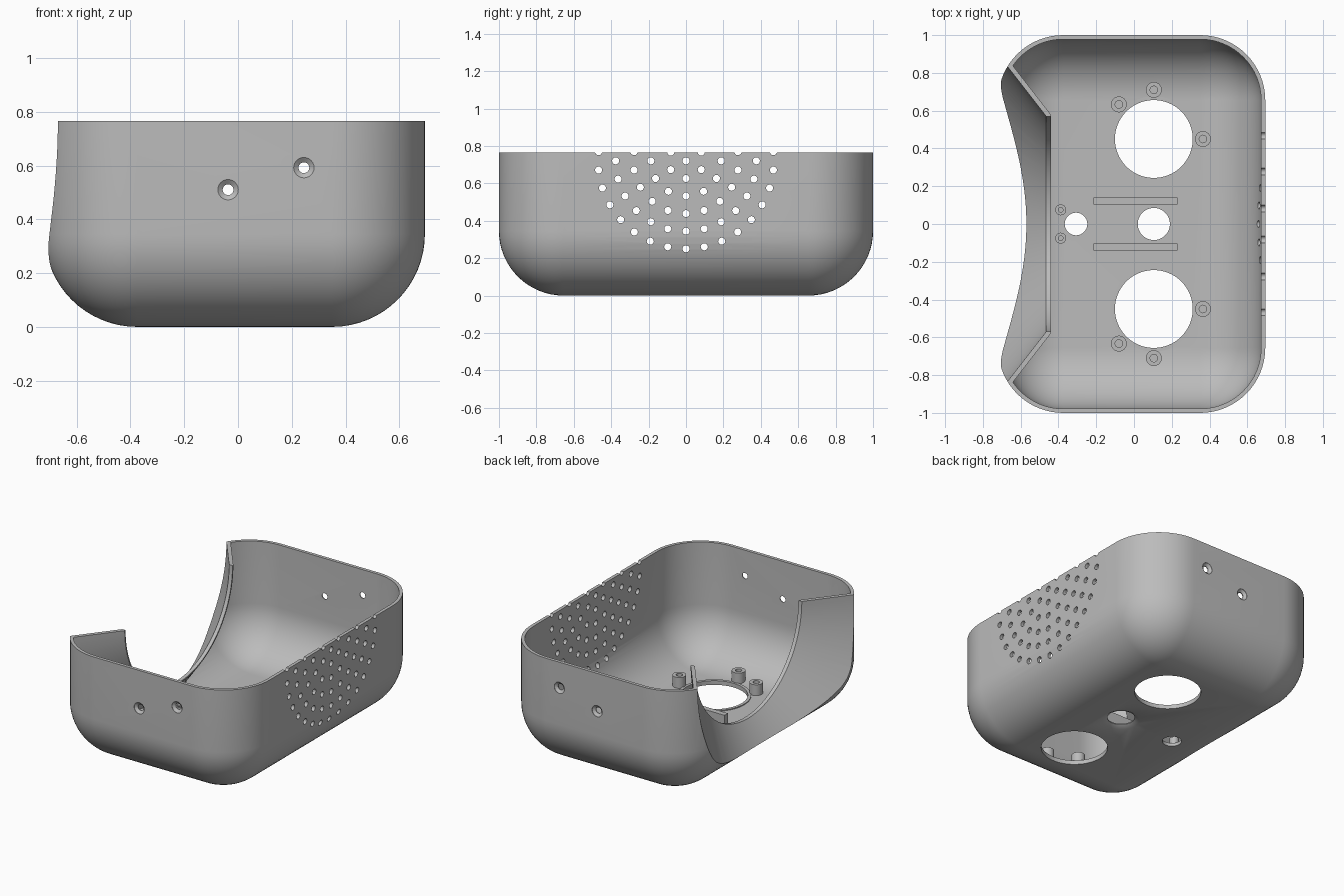
import bpy, bmesh, math
from mathutils import Vector, Matrix

if "Cube" in bpy.data.objects:
    bpy.data.objects.remove(bpy.data.objects["Cube"])

# One plain grey plastic
grey = bpy.data.materials.new("grey plastic")
grey.use_nodes = True
COLOR = (0.5, 0.5, 0.5, 1)
grey.diffuse_color = COLOR
grey.node_tree.nodes["Principled BSDF"].inputs["Base Color"].default_value = COLOR

TOP = 0.765       # rim height
WALL = 0.022      # wall thickness
SLOPE = 1.286     # flare of the conical scoop
FAN_X, FAN_Y = 0.105, 0.45


def finish(name, bm):
    bmesh.ops.recalc_face_normals(bm, faces=bm.faces)
    mesh = bpy.data.meshes.new(name)
    bm.to_mesh(mesh)
    bm.free()
    mesh.materials.append(grey)
    obj = bpy.data.objects.new(name, mesh)
    bpy.context.collection.objects.link(obj)
    return obj


def loft(bm, rings):
    """Skin closed rings of points and cap both ends."""
    vs = [[bm.verts.new(p) for p in ring] for ring in rings]
    n = len(vs[0])
    for a, b in zip(vs, vs[1:]):
        for i in range(n):
            j = (i + 1) % n
            bm.faces.new((a[i], a[j], b[j], b[i]))
    bm.faces.new(vs[0][::-1])
    bm.faces.new(vs[-1])


def lathe(bm, origin, axis, profile, sides=24):
    """Revolve (distance along axis, radius) pairs into a solid."""
    m = Matrix.Translation(origin) @ Vector(axis).to_track_quat('Z', 'Y').to_matrix().to_4x4()
    turn = [2 * math.pi * i / sides for i in range(sides)]
    loft(bm, [[m @ Vector((r * math.cos(a), r * math.sin(a), t)) for a in turn]
              for t, r in profile])


def rounded_tub(name, inset, top, steps=16):
    """Box with equally rounded upright corners and bottom edges."""
    rad = 0.345 - inset
    cx0, cx1, cy = -0.375, 0.35, 0.655
    corners = [(cx1, cy, 0), (cx0, cy, 1), (cx0, -cy, 2), (cx1, -cy, 3)]

    def ring(r, z):
        return [(x + r * math.cos((q + k / steps) * math.pi / 2),
                 y + r * math.sin((q + k / steps) * math.pi / 2), z)
                for x, y, q in corners for k in range(steps + 1)]

    rings = []
    for k in range(steps + 1):
        a = k / steps * math.pi / 2
        rings.append(ring(rad * math.sin(a), inset + rad - rad * math.cos(a)))
    rings.append(ring(rad, top))
    bm = bmesh.new()
    loft(bm, rings)
    bmesh.ops.remove_doubles(bm, verts=bm.verts, dist=1e-5)
    return finish(name, bm)


def subtract(target, cutter):
    mod = target.modifiers.new("cut", 'BOOLEAN')
    mod.operation = 'DIFFERENCE'
    mod.solver = 'EXACT'
    mod.object = cutter
    cutter.hide_render = True
    dg = bpy.context.evaluated_depsgraph_get()
    mesh = bpy.data.meshes.new_from_object(target.evaluated_get(dg))
    target.modifiers.clear()
    target.data = mesh
    bpy.data.objects.remove(cutter)


# Shell: rounded tub with a conical scoop on one side, then hollowed
shell = rounded_tub("shell", 0, TOP)
cavity = rounded_tub("cavity_cutter", WALL, TOP + 0.1)

bm = bmesh.new()
lathe(bm, (0, 0, TOP), (1, 0, 0), [(-1, 0.579 + SLOPE * 0.56), (-0.44, 0.579)], 128)
subtract(cavity, finish("scoop_core", bm))
subtract(shell, cavity)

bm = bmesh.new()
lathe(bm, (0, 0, TOP), (1, 0, 0),
      [(-1, 0.57 + SLOPE * 0.535), (-0.465, 0.57), (-0.4, 0.57)], 128)
subtract(shell, finish("scoop_cutter", bm))

# Floor openings: two large, a countersunk middle one, a small one
bm = bmesh.new()
for side in (-1, 1):
    lathe(bm, (FAN_X, side * FAN_Y, 0), (0, 0, 1), [(-0.05, 0.206), (0.1, 0.206)], 64)
lathe(bm, (FAN_X, 0, 0), (0, 0, 1),
      [(-0.05, 0.115), (0, 0.115), (0.016, 0.085), (0.1, 0.085)], 48)
lathe(bm, (-0.307, 0, 0), (0, 0, 1), [(-0.05, 0.06), (0.1, 0.06)], 32)

# Countersunk screw holes through both end walls
for x, z in ((-0.037, 0.51), (0.245, 0.592)):
    for side in (-1, 1):
        lathe(bm, (x, 0, z), (0, side, 0),
              [(1.05, 0.038), (0.998, 0.038), (0.984, 0.02), (0.9, 0.02)])

# Vent holes in concentric arcs
for k in range(6):
    step = 60 / max(k, 1)
    for i in range(-12, 13):
        a = math.radians(i * step)
        y, z = 0.094 * k * math.sin(a), 0.72 - 0.094 * k * math.cos(a)
        if z < TOP + 0.01 and abs(i * step) < 130 and (k or i == 0):
            lathe(bm, (0, y, z), (1, 0, 0), [(0.6, 0.019), (0.8, 0.019)], 16)
subtract(shell, finish("hole_cutter", bm))

parts = [shell]


def post(name, x, y, r, bore, top):
    bm = bmesh.new()
    lathe(bm, (x, y, 0), (0, 0, 1), [(0.016, r), (top, r), (top, bore), (0.03, bore)])
    parts.append(finish(name, bm))


# Screw posts, lips and rails, mirrored front to back
for side, label in ((-1, "front"), (1, "back")):
    for i, (dx, dy) in enumerate(((0, 0.26), (-0.185, 0.183), (0.26, 0))):
        post(f"{label}_screw_post_{i + 1}", FAN_X + dx, side * (FAN_Y + dy), 0.042, 0.02, 0.095)
    post(f"{label}_small_post", -0.388, side * 0.075, 0.029, 0.012, 0.08)

    bm = bmesh.new()
    sides = 64
    prof = [(0.206, 0.018), (0.206, 0.028), (0.226, 0.028), (0.226, 0.018)]
    vs = [[bm.verts.new((FAN_X + r * math.cos(2 * math.pi * i / sides),
                         side * FAN_Y + r * math.sin(2 * math.pi * i / sides), z))
           for i in range(sides)] for r, z in prof]
    for a, b in zip(vs, vs[1:] + vs[:1]):
        for i in range(sides):
            j = (i + 1) % sides
            bm.faces.new((a[i], a[j], b[j], b[i]))
    parts.append(finish(f"{label}_opening_lip", bm))

    bm = bmesh.new()
    bmesh.ops.create_cube(bm, size=1, matrix=Matrix.Translation((0.008, side * 0.122, 0.063))
                          @ Matrix.Diagonal((0.445, 0.036, 0.09, 1)))
    parts.append(finish(f"{label}_rail", bm))

# Smooth shading with crisp edges
bpy.context.view_layer.update()
bpy.ops.object.select_all(action='DESELECT')
for obj in parts:
    obj.select_set(True)
bpy.context.view_layer.objects.active = shell
bpy.ops.object.shade_smooth_by_angle(angle=math.radians(30))
